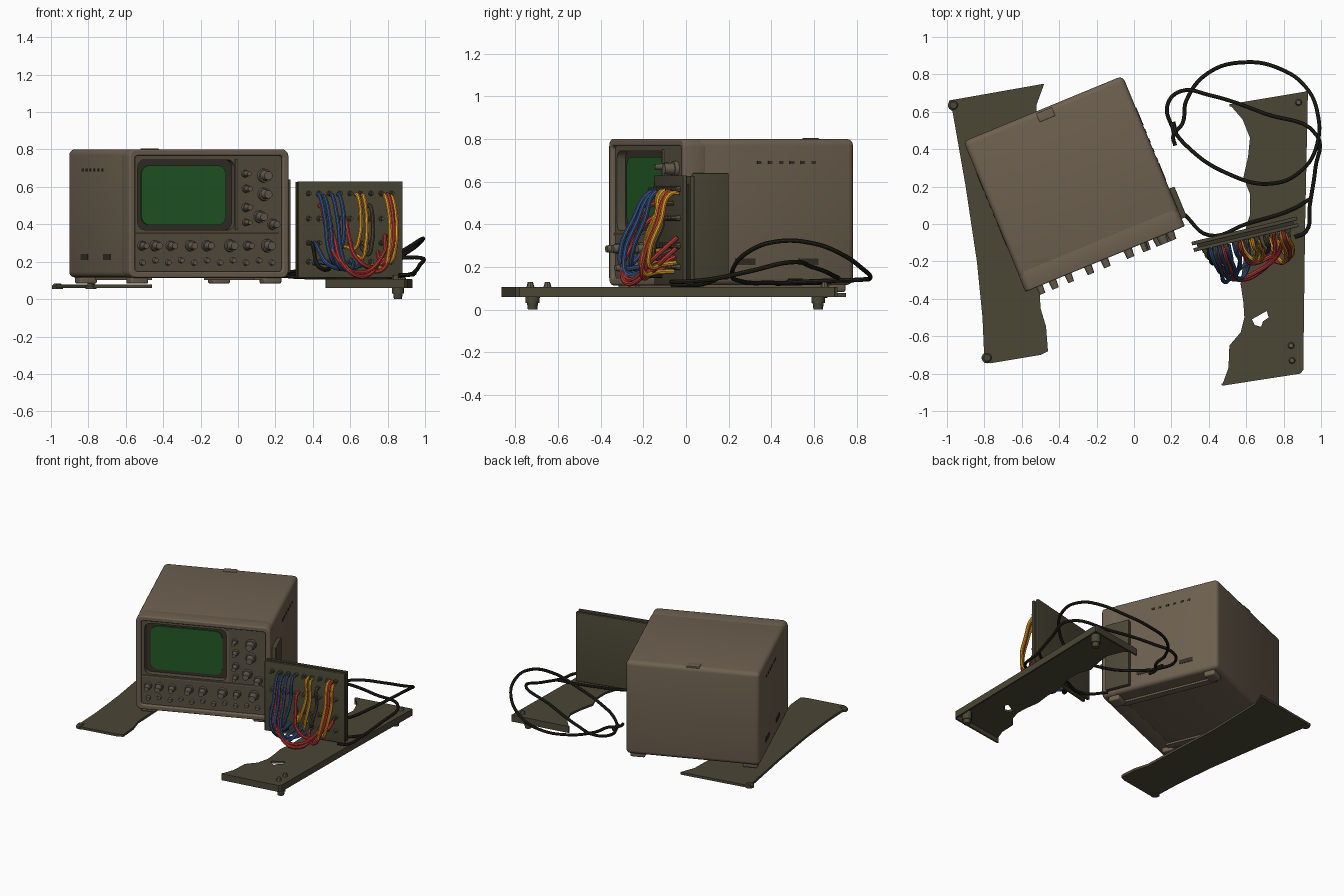
import bpy, bmesh
from math import radians, cos, sin, pi
from mathutils import Matrix, Vector

cube = bpy.data.objects.get("Cube")
if cube:
    bpy.data.objects.remove(cube, do_unlink=True)


def material(name, *rgb):
    mat = bpy.data.materials.new(name)
    mat.use_nodes = True
    mat.diffuse_color = (*rgb, 1)
    mat.node_tree.nodes["Principled BSDF"].inputs["Base Color"].default_value = (*rgb, 1)
    return mat


CASE = material("case taupe", .155, .118, .079)
PANEL = material("panel brown", .095, .08, .052)
KNOB = material("knob grey brown", .13, .108, .078)
OLIVE = material("plate olive", .07, .063, .036)
DARK = material("dark recess", .035, .03, .02)
GREEN = material("screen green", .016, .1, .018)
BLACK = material("cable black", .018, .017, .011)
BLUE = material("wire blue", .035, .085, .22)
RED = material("wire red", .5, .04, .035)
ORANGE = material("wire orange", .75, .33, .02)

# Local frames of the two turned assemblies, and the upright drawing plane
SCOPE = Matrix.Translation((-.32, .215, 0)) @ Matrix.Rotation(radians(22.4), 4, 'Z')
BOARD = Matrix.Translation((.595, -.055, 0)) @ Matrix.Rotation(radians(13.5), 4, 'Z')
WORLD = Matrix.Identity(4)
UPRIGHT = Matrix.Rotation(pi / 2, 4, 'X')


def add(name, mesh, mat, matrix):
    mesh.materials.clear()
    mesh.materials.append(mat)
    mesh.shade_smooth()
    mesh.set_sharp_from_angle(angle=radians(35))
    ob = bpy.data.objects.new(name, mesh)
    ob.matrix_world = matrix
    bpy.context.collection.objects.link(ob)
    return ob


def from_bmesh(name, bm, mat, matrix):
    mesh = bpy.data.meshes.new(name)
    bm.to_mesh(mesh)
    bm.free()
    return add(name, mesh, mat, matrix)


def from_curve(name, curve, mat, matrix):
    temp = bpy.data.objects.new(name + " curve", curve)
    bpy.context.collection.objects.link(temp)
    graph = bpy.context.evaluated_depsgraph_get()
    mesh = bpy.data.meshes.new_from_object(temp.evaluated_get(graph))
    bpy.data.objects.remove(temp, do_unlink=True)
    return add(name, mesh, mat, matrix)


def box(name, centre, size, mat, matrix=WORLD, bevel=0):
    bm = bmesh.new()
    bmesh.ops.create_cube(bm, size=1)
    bmesh.ops.scale(bm, vec=size, verts=bm.verts)
    if bevel:
        bmesh.ops.bevel(bm, geom=bm.edges[:], offset=bevel, segments=4,
                        profile=.5, affect='EDGES')
    bmesh.ops.translate(bm, vec=centre, verts=bm.verts)
    return from_bmesh(name, bm, mat, matrix)


def sheet(name, loops, thick, mat, matrix, bevel=0):
    """Flat outline with optional holes, given a thickness."""
    curve = bpy.data.curves.new(name, 'CURVE')
    curve.dimensions, curve.fill_mode = '2D', 'BOTH'
    curve.extrude, curve.bevel_depth, curve.bevel_resolution = thick / 2 - bevel, bevel, 2
    for loop in loops:
        spline = curve.splines.new('POLY')
        spline.points.add(len(loop) - 1)
        for point, (x, y) in zip(spline.points, loop):
            point.co = (x, y, 0, 1)
        spline.use_cyclic_u = True
    return from_curve(name, curve, mat, matrix)


def round_rect(x0, x1, y0, y1, r, steps=5):
    corners = ((x1 - r, y1 - r), (x0 + r, y1 - r), (x0 + r, y0 + r), (x1 - r, y0 + r))
    return [(cx + r * cos(a), cy + r * sin(a))
            for q, (cx, cy) in enumerate(corners)
            for a in [(q + s / steps) * pi / 2 for s in range(steps + 1)]]


def tube(name, points, radius, mat, matrix=WORLD):
    curve = bpy.data.curves.new(name, 'CURVE')
    curve.dimensions = '3D'
    curve.bevel_depth, curve.bevel_resolution, curve.resolution_u = radius, 2, 6
    curve.use_fill_caps = True
    spline = curve.splines.new('BEZIER')
    spline.bezier_points.add(len(points) - 1)
    for bp, co in zip(spline.bezier_points, points):
        bp.co = co
        bp.handle_left_type = bp.handle_right_type = 'AUTO'
    return from_curve(name, curve, mat, matrix)


def peg(name, base, stages, mat, matrix=WORLD, sides=14):
    """Stacked tapered cylinders: each stage is (lower radius, upper radius, height)."""
    bm = bmesh.new()
    z = 0
    for r1, r2, h in stages:
        bmesh.ops.create_cone(bm, cap_ends=True, segments=sides, radius1=r1, radius2=r2,
                              depth=h, matrix=Matrix.Translation((0, 0, z + h / 2)))
        z += h
    return from_bmesh(name, bm, mat, matrix @ Matrix.Translation(base))


# Instrument case, front rim, control panel and screen
box("instrument_case", (0, .035, .458), (.92, .8, .685), CASE, SCOPE, .03)
at_depth = lambda v: SCOPE @ Matrix.Translation((0, v, 0)) @ UPRIGHT
rim = .008
sheet("front_rim", [round_rect(-.453, .453, .122, .793, .03),
                    round_rect(-.435, .435, .14, .775, .025)],
      .11, CASE, at_depth(-.38), rim)
sheet("control_panel", [round_rect(-.44, .44, .13, .78, .02),
                        round_rect(-.405, .155, .37, .745, .04)], .06, PANEL, at_depth(-.385))
sheet("screen_backing", [round_rect(-.43, .2, .34, .77, .02)], .015, DARK, at_depth(-.366))
sheet("screen", [round_rect(-.37, .12, .395, .715, .05)], .012, GREEN, at_depth(-.376))
box("panel_divider", (.165, -.417, .56), (.012, .012, .38), CASE, SCOPE)
box("lower_divider", (-.01, -.417, .355), (.83, .012, .01), CASE, SCOPE)

# Knobs on the control panel: position across, height, radius
face = -.413
knobs = [(.215, .67, .02), (.325, .66, .038), (.22, .59, .022), (.325, .56, .036),
         (.22, .49, .024), (.30, .44, .034), (.22, .41, .02), (.375, .4, .03)]
knobs += [(u, .285, r) for u, r in ((-.38, .026), (-.305, .03), (-.215, .027), (-.1, .03),
                                    (-.005, .03), (.13, .034), (.23, .026), (.345, .036))]
for i, (u, z, r) in enumerate(knobs):
    peg(f"knob_{i}", (0, 0, 0), [(r, r * .95, .022), (r * .75, r * .62, .045)], KNOB,
        SCOPE @ Matrix.Translation((u, face, z)) @ UPRIGHT)
for i in range(11):
    peg(f"small_button_{i}", (0, 0, 0), [(.016, .013, .022)], KNOB,
        SCOPE @ Matrix.Translation((-.38 + i * .075, face, .195 + .012 * (i % 2))) @ UPRIGHT)

# Case feet, latch, side plate, vents and handle pads
for sx in (-1, 1):
    for sy in (-1, 1):
        box("case_foot", (sx * .385, sy * .36, .105), (.1, .08, .045), CASE, SCOPE, .01)
    box("bottom_rail", (sx * .32, 0, .112), (.05, .7, .02), CASE, SCOPE)
    for i in range(6):
        box("side_vent", (sx * .46, -.05 + i * .055, .69), (.006, .022, .014), DARK, SCOPE)
    for v in (-.12, .2):
        box("side_slot", (sx * .46, v, .225), (.006, .1, .03), DARK, SCOPE)
box("top_latch", (0, .4, .797), (.09, .05, .014), CASE, SCOPE, .003)
box("side_panel", (.475, -.305, .39), (.03, .175, .5), OLIVE, SCOPE, .005)

# Left base sheet with its corner caps
sheet("left_plate", [[(-.99, .66), (-.48, .75), (-.52, .64), (-.53, .2), (-.51, -.2),
                      (-.5, -.45), (-.47, -.55), (-.46, -.68), (-.5, -.7), (-.77, -.745),
                      (-.8, -.73), (-.81, -.5), (-.84, -.2), (-.9, .2), (-.97, .6)]],
      .018, OLIVE, Matrix.Translation((0, 0, .068)))
for x, y in ((-.965, .635), (-.785, -.715)):
    peg("left_plate_cap", (x, y, .055), [(.03, .03, .016), (.03, .018, .012)], OLIVE)

# Right base sheet with torn inner edge, cut-out, turned-down skirt and feet
torn_edge = [(.51, .64), (.58, .56), (.62, .46), (.61, .36), (.585, .25), (.62, .16), (.62, .05),
             (.58, -.08), (.585, -.2), (.57, -.32), (.585, -.42), (.59, -.5), (.57, -.58),
             (.51, -.65), (.505, -.77), (.47, -.865)]
outer_edge = [(.89, -.8), (.905, -.78), (.915, 0), (.93, .71)]
cut_out = [(.63, -.51), (.71, -.465), (.72, -.5), (.69, -.52), (.68, -.55), (.645, -.54)]
sheet("right_plate", [torn_edge + outer_edge, cut_out], .016, OLIVE,
      Matrix.Translation((0, 0, .099)))
skirt_path = [torn_edge[-1]] + outer_edge + [torn_edge[0]]
for a, b in zip(skirt_path, skirt_path[1:]):
    a, b = Vector(a), Vector(b)
    side = b - a
    turn = Matrix.Rotation(Vector((1, 0)).angle_signed(side) * -1, 4, 'Z')
    place = Matrix.Translation(((a + b) / 2).to_3d()) @ turn
    box("right_plate_skirt", (0, .006, .082), (side.length, .012, .046), OLIVE, place)
for y in (-.72, .62):
    peg("plate_foot", (.855, y, 0), [(.022, .026, .03), (.032, .032, .065)], OLIVE)
for x, y in ((.84, -.65), (.845, -.73), (.88, .65)):
    peg("plate_stud", (x, y, .1), [(.02, .012, .03)], KNOB, sides=8)

# Upright circuit board: front panel, rear cover and terminals
box("board_front", (0, -.018, .372), (.575, .02, .515), OLIVE, BOARD, .003)
box("board_back", (0, .018, .372), (.58, .02, .51), OLIVE, BOARD, .003)
box("board_core", (0, 0, .36), (.53, .03, .46), DARK, BOARD)
for row, z in enumerate((.565, .43, .3, .2)):
    for i in range(9):
        peg("terminal", (0, 0, 0), [(.015, .013, .02), (.008, .008, .025)],
            KNOB if row % 2 else PANEL,
            BOARD @ Matrix.Translation((-.23 + i * .057, -.026, z)) @ UPRIGHT, sides=8)

# Patch wires: colour, start across and height, end across and height, lowest point, reach
wires = [(BLUE, -.18, .56, -.1, .2, .2, .21), (BLUE, -.15, .55, -.05, .19, .17, .2),
         (BLUE, -.11, .56, 0, .21, .16, .21), (BLUE, -.07, .56, -.2, .19, .2, .17),
         (BLUE, -.2, .3, .06, .2, .16, .17), (RED, -.17, .5, .19, .34, .14, .21),
         (RED, -.13, .44, .15, .25, .12, .22), (RED, .2, .56, .05, .2, .15, .18),
         (RED, -.04, .44, .22, .3, .17, .15), (ORANGE, .03, .56, -.03, .28, .27, .13),
         (ORANGE, .06, .56, .02, .24, .22, .14), (ORANGE, .18, .56, .12, .18, .17, .18),
         (ORANGE, .22, .55, .16, .22, .2, .16), (OLIVE, .1, .5, .06, .28, .24, .11),
         (BLACK, -.22, .3, -.12, .16, .16, .1)]
for i, (mat, u0, z0, u1, z1, low, reach) in enumerate(wires):
    drop = z0 - low
    tube(f"patch_wire_{i}",
         [(u0, -.03, z0), (u0, -.075, z0 - .01), (u0 + .01, -reach * .75, low + drop * .62),
          (u0 * .85 + u1 * .15, -reach - .01, low + drop * .2),
          ((u0 + u1) / 2, -reach, low), (u1 * .9 + u0 * .1, -reach * .65, (low + z1) / 2),
          (u1, -.03, z1)], .0115, mat, BOARD)

# Coiled lead lying over the right sheet
tube("coiled_lead",
     [(.86, -.07, .13), (.92, -.04, .13), (.94, .1, .14), (.97, .3, .18), (.98, .47, .22),
      (.7, .59, .2), (.4, .69, .16), (.25, .71, .14), (.18, .64, .13), (.2, .53, .125),
      (.3, .4, .125), (.5, .27, .13), (.72, .215, .17), (.9, .29, .27), (.98, .43, .32),
      (.98, .6, .31), (.92, .73, .26), (.78, .83, .19), (.6, .865, .15), (.4, .81, .14),
      (.28, .66, .135), (.26, .54, .13), (.21, .47, .125), (.22, .42, .12)], .0105, BLACK)
tube("lead_plug", [(.205, .545, .13), (.22, .48, .13)], .016, BLACK)
tube("floor_lead", [(.27, .05, .12), (.4, -.06, .115), (.6, 0, .115), (.85, .08, .12),
                    (.95, .14, .14)], .01, BLACK)
